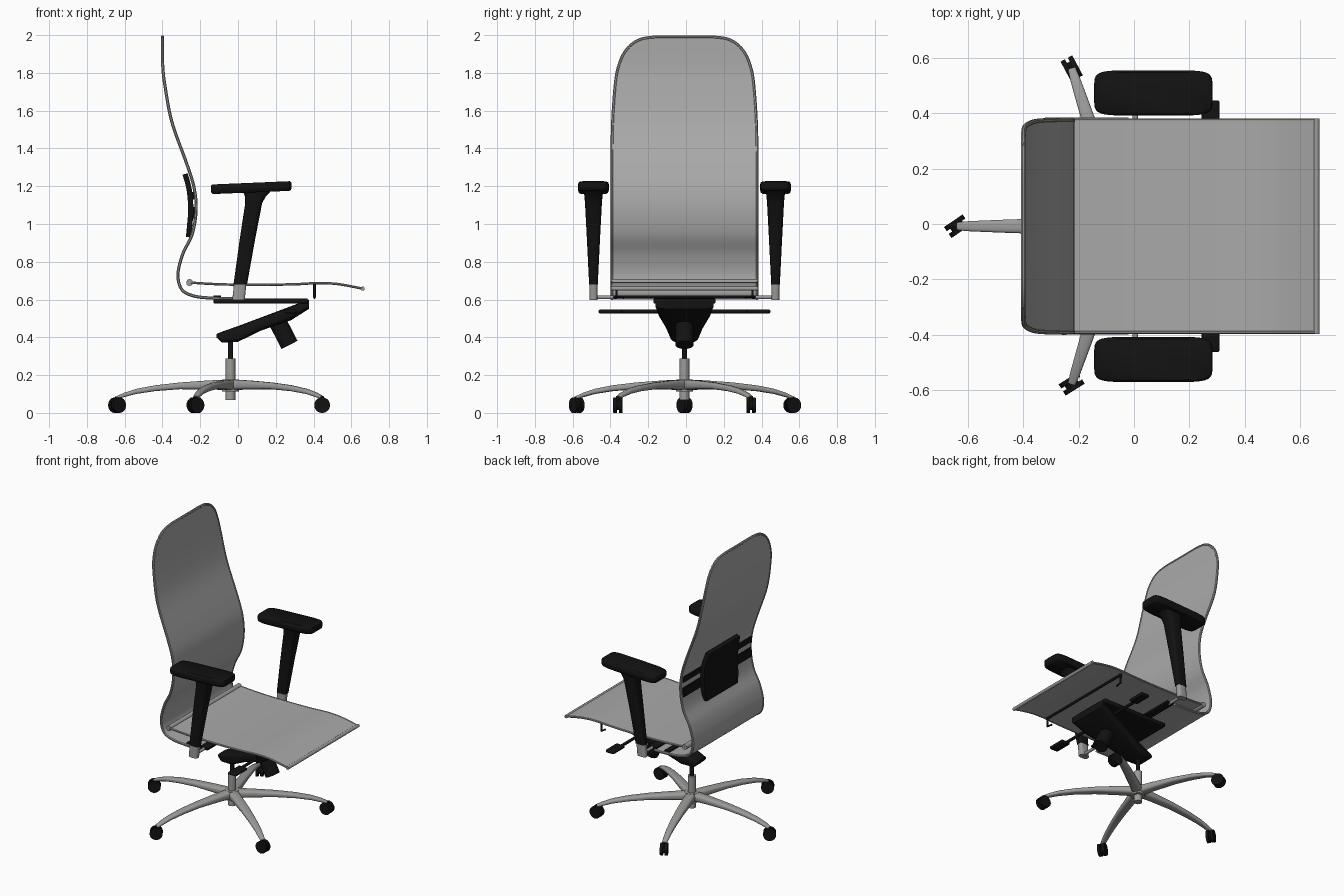
import bpy, bmesh, math
from mathutils import Vector, Matrix

if "Cube" in bpy.data.objects:
    bpy.data.objects.remove(bpy.data.objects["Cube"])

CY = -0.008          # chair centre line in y
HUB = (-0.04, CY)    # swivel axis


def material(name, c):
    m = bpy.data.materials.new(name)
    m.diffuse_color = (c[0], c[1], c[2], 1)
    m.use_nodes = True
    m.node_tree.nodes["Principled BSDF"].inputs["Base Color"].default_value = m.diffuse_color
    return m


MESH = material("grey mesh fabric", (0.40, 0.40, 0.40))
METAL = material("satin metal", (0.33, 0.33, 0.32))
BLACK = material("black plastic", (0.006, 0.006, 0.006))


def finish(name, bm, mat, solid=0, bevel=0, segs=3, angle=40):
    bmesh.ops.recalc_face_normals(bm, faces=bm.faces)
    me = bpy.data.meshes.new(name)
    bm.to_mesh(me)
    bm.free()
    ob = bpy.data.objects.new(name, me)
    bpy.context.collection.objects.link(ob)
    me.materials.append(mat)
    bpy.ops.object.select_all(action='DESELECT')
    bpy.context.view_layer.objects.active = ob
    ob.select_set(True)
    if solid:
        m = ob.modifiers.new("solid", 'SOLIDIFY')
        m.thickness, m.offset = solid, 0
        bpy.ops.object.modifier_apply(modifier=m.name)
    if bevel:
        m = ob.modifiers.new("bevel", 'BEVEL')
        m.width, m.segments = bevel, segs
        bpy.ops.object.modifier_apply(modifier=m.name)
    bpy.ops.object.shade_smooth_by_angle(angle=math.radians(angle))
    return ob


def box(name, lo, hi, mat, bevel=0.004, tilt=0):
    bm = bmesh.new()
    lo, hi = Vector(lo), Vector(hi)
    bmesh.ops.create_cube(bm, size=1)
    s = hi - lo
    bm.transform(Matrix.Translation((lo + hi) / 2) @ Matrix.Rotation(tilt, 4, 'Y')
                 @ Matrix.Diagonal((s.x, s.y, s.z, 1)))
    return finish(name, bm, mat, bevel=bevel)


def loft(name, secs, mat, power=0.5, n=20):
    """secs: (centre, half-axis u, half-axis v); power 1 is an ellipse, small is boxy."""
    bm = bmesh.new()
    rings = []
    for c, u, v in secs:
        ring = []
        for i in range(n):
            a = 2 * math.pi * (i + 0.5) / n
            ca, sa = math.cos(a), math.sin(a)
            p = Vector(c) + Vector(u) * math.copysign(abs(ca) ** power, ca) \
                + Vector(v) * math.copysign(abs(sa) ** power, sa)
            ring.append(bm.verts.new(p))
        rings.append(ring)
    for a, b in zip(rings, rings[1:]):
        for i in range(n):
            bm.faces.new((a[i], a[(i + 1) % n], b[(i + 1) % n], b[i]))
    bm.faces.new(rings[0])
    bm.faces.new(rings[-1])
    return finish(name, bm, mat)


def tube(name, pts, r, mat, n=10):
    pts = [Vector(p) for p in pts]
    secs = []
    for i, p in enumerate(pts):
        d = (pts[min(i + 1, len(pts) - 1)] - pts[max(i - 1, 0)]).normalized()
        side = Vector((0, 1, 0)) if abs(d.y) < 0.7 else Vector((1, 0, 0))
        u = d.cross(side).normalized()
        secs.append((p, u * r, d.cross(u) * r))
    return loft(name, secs, mat, 1, n)


def spline(pts, steps=6):
    """Smooth curve through points of any dimension."""
    out = []
    for i in range(len(pts) - 1):
        p = [Vector(pts[min(max(i + k, 0), len(pts) - 1)]) for k in (-1, 0, 1, 2)]
        for s in range(steps):
            t = s / steps
            out.append(0.5 * (2 * p[1] + (p[2] - p[0]) * t
                              + (2 * p[0] - 5 * p[1] + 4 * p[2] - p[3]) * t * t
                              + (3 * p[1] - p[0] - 3 * p[2] + p[3]) * t ** 3))
    return out + [Vector(pts[-1])]


def sheet(name, rows, thick, mat, n=10, yc=CY):
    """rows: (x, z, half width), swept across y."""
    bm = bmesh.new()
    grid = [[bm.verts.new((x, yc + hw * (2 * j / n - 1), z)) for j in range(n + 1)]
            for x, z, hw in rows]
    for a, b in zip(grid, grid[1:]):
        for j in range(n):
            bm.faces.new((a[j], a[j + 1], b[j + 1], b[j]))
    return finish(name, bm, mat, solid=thick)


# Backrest: one S-shaped shell that curls under the seat, with a rim
back = spline([(-.40, 1.99, .15), (-.40, 1.98, .225), (-.40, 1.95, .28), (-.40, 1.90, .322),
               (-.398, 1.83, .350), (-.388, 1.74, .366), (-.35, 1.54, .38), (-.27, 1.315, .384),
               (-.232, 1.19, .384), (-.222, 1.07, .384), (-.243, .945, .384), (-.293, .84, .384),
               (-.318, .73, .384), (-.295, .65, .384), (-.225, .617, .384), (-.12, .607, .384),
               (-.02, .605, .384)])
sheet("backrest_shell", back, .012, MESH)
rim = [(x, CY - w, z) for x, z, w in reversed(back)] + [(x, CY + w, z) for x, z, w in back]
tube("backrest_rim", rim, .009, METAL, 8)

# Lumbar pad and its straps
sheet("lumbar_pad", spline([(-.280, 1.265, .17), (-.258, 1.18, .185), (-.25, 1.08, .185),
                            (-.255, 1.0, .185), (-.262, .93, .17)]), .028, BLACK)
for zc in (1.06, 1.15):
    strap = [(x - .012, z, .375) for x, z, w in back if abs(z - zc) < .035 and x < -.2]
    sheet("lumbar_strap", strap, .008, BLACK)

# Seat: thin sheet with rails and end rods
seat = spline([(-.256, .69, .384), (-.10, .681, .384), (.10, .678, .384), (.30, .681, .384),
               (.42, .687, .384), (.53, .682, .384), (.66, .658, .384)], 5)
sheet("seat_sheet", seat, .010, MESH)
for s in (-1, 1):
    tube("seat_side_rail", [(x, CY + s * w, z) for x, z, w in seat], .007, METAL, 8)
tube("seat_rear_rod", [(-.256, CY - .39, .69), (-.256, CY + .39, .69)], .018, METAL, 16)
tube("seat_front_rod", [(.66, CY - .39, .658), (.66, CY + .39, .658)], .011, METAL, 12)

# Seat support frame
for x0, x1 in ((-.13, -.09), (-.03, .035)):
    box("seat_crossbar", (x0, CY - .375, .606), (x1, CY + .375, .622), BLACK)
tube("front_support_bar", [(.405, CY - .36, .673), (.405, CY + .36, .673)], .008, BLACK)
for s in (-1, 1):
    tube("front_support_hook", [(.405, CY + s * .36, .68), (.405, CY + s * .36, .615),
                                (.405, CY + s * .32, .61)], .007, BLACK)

# Tilt mechanism
box("mechanism_plate", (-.13, CY - .165, .578), (.37, CY + .165, .606), BLACK, .008)
loft("mechanism_beam", [((x, CY, (a + b) / 2), (0, w, 0), (0, 0, (a - b) / 2)) for x, a, b, w in
                        ((.375, .60, .55, .155), (.28, .565, .49, .135), (.12, .505, .435, .10),
                         (0, .46, .376, .075), (-.085, .43, .372, .06), (-.115, .418, .40, .05))],
     BLACK, .45)
tube("tension_knob", [(.20, CY, .50), (.245, CY, .415), (.273, CY, .36)], .048, BLACK, 20)
tube("lever_rod", [(.27, CY - .36, .537), (.27, CY + .36, .537)], .010, BLACK)
for s in (-1, 1):
    y0, y1 = sorted((CY + s * .33, CY + s * .455))
    box("lever_paddle", (.245, y0, .527), (.31, y1, .547), BLACK, .008)

# Armrests
for s in (-1, 1):
    y = CY + s * .482
    loft("arm_post", [((x, y, z), (.033, 0, 0), (0, .021, 0)) for x, z in
                      ((.003, .598), (.012, .69))], METAL, .6)
    tube("arm_mount", [(.005, CY + s * .36, .612), (.005, y, .612)], .010, METAL)
    loft("arm_stem", [((x, y, z), (u, 0, 0), (0, v, 0)) for x, z, u, v in
                      ((.012, .68, .036, .023), (.05, .92, .041, .035), (.083, 1.11, .045, .045),
                       (.092, 1.145, .055, .048), (.10, 1.175, .075, .052))], BLACK, .5)
    # pad: rounded outline with a softened top
    loft("arm_pad", [((.07, y, 1.192 + dz), (.214 * k, 0, -.0 + .009 * k), (0, .082 * m, 0))
                     for dz, k, m in ((-.025, .95, .88), (-.019, .985, .96), (-.008, 1, 1),
                                      (.012, 1, 1), (.021, .99, .97), (.026, .96, .90))],
         BLACK, .32, 40)

# Gas column
def column(name, r, z0, z1, mat):
    tube(name, [(HUB[0], HUB[1], z0), (HUB[0], HUB[1], z1)], r, mat, 24)


column("column_piston", .014, .27, .39, BLACK)
column("column_sleeve", .026, .068, .288, METAL)
column("base_hub", .046, .112, .176, METAL)

# Five-star base with twin-wheel casters, each swivelled its own way
for ang, swivel in ((180, 34), (108, 118), (252, 32), (36, 2), (324, -2)):
    a = math.radians(ang)
    d, side = Vector((math.cos(a), math.sin(a), 0)), Vector((-math.sin(a), math.cos(a), 0))
    o = Vector((HUB[0], HUB[1], 0))
    loft("base_leg", [(o + d * r + Vector((0, 0, (t + b) / 2)), side * w, (0, 0, (t - b) / 2))
                      for r, t, b, w in ((.01, .177, .120, .034), (.12, .172, .124, .032),
                                         (.27, .161, .125, .029), (.40, .146, .115, .025),
                                         (.50, .127, .100, .021), (.565, .106, .083, .018),
                                         (.60, .090, .072, .014))], METAL, .65, 16)
    c = o + d * .60 + Vector((0, 0, .041))
    f = math.radians(swivel)
    axle = Vector((-math.sin(f), math.cos(f), 0))
    for s in (-1, 1):
        tube("caster_wheel", [c + axle * s * k for k in (.006, .024)], .041, BLACK, 24)
    tube("caster_axle", [c - axle * .01, c + axle * .01], .026, BLACK, 16)
    tube("caster_stem", [c, c + Vector((0, 0, .045))], .011, BLACK)
